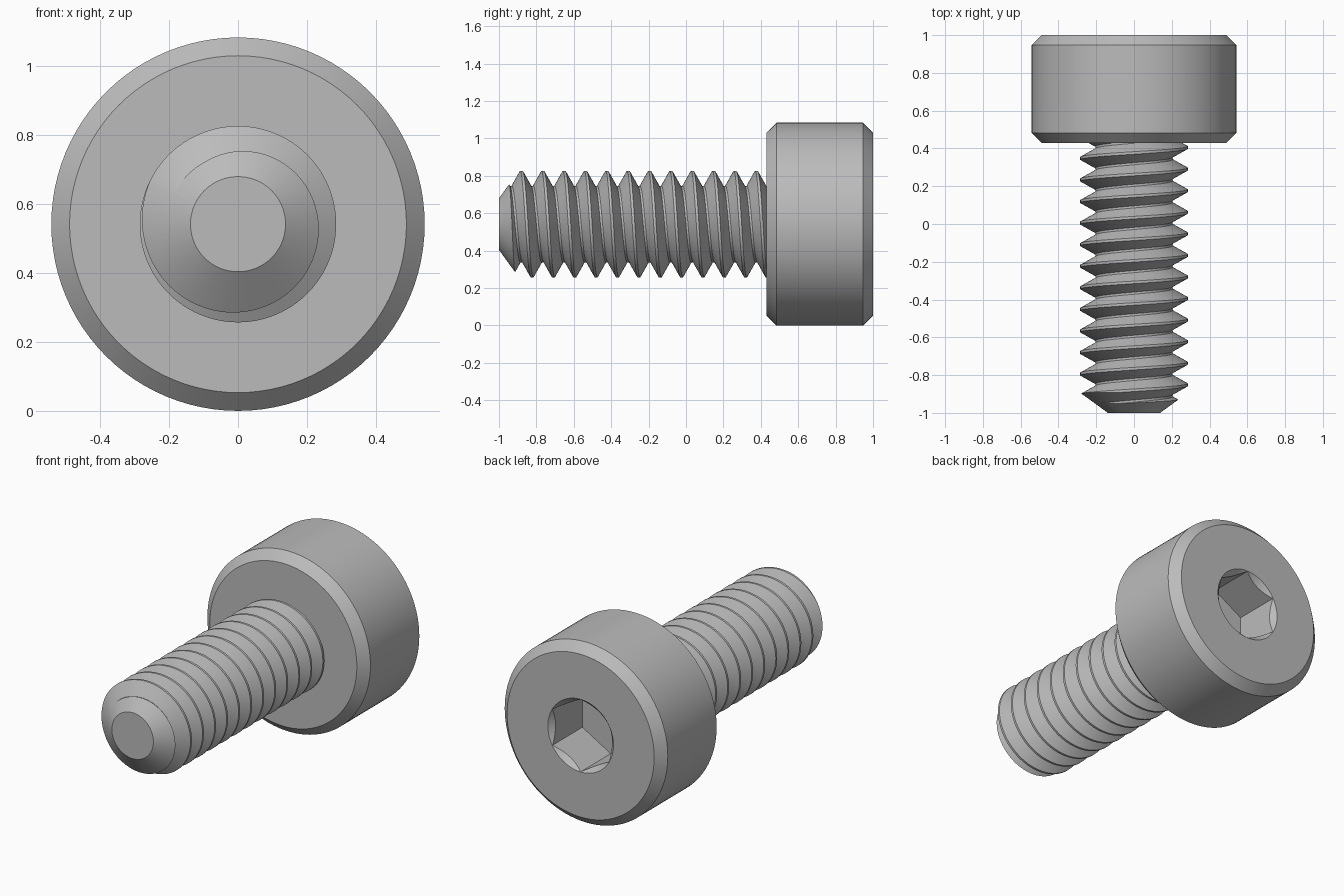
import bpy, bmesh, math

if "Cube" in bpy.data.objects:
    bpy.data.objects.remove(bpy.data.objects["Cube"])

AXIS_Z = 0.542       # height of the bolt axis
SEGMENTS = 96
PITCH = 0.1142
MAJOR, MINOR = 0.285, 0.205

steel = bpy.data.materials.new("grey steel")
steel.use_nodes = True
GREY = (0.5, 0.5, 0.5, 1.0)
steel.diffuse_color = GREY
steel.node_tree.nodes["Principled BSDF"].inputs["Base Color"].default_value = GREY


def finish(name, bm):
    bmesh.ops.recalc_face_normals(bm, faces=bm.faces)
    mesh = bpy.data.meshes.new(name)
    bm.to_mesh(mesh)
    bm.free()
    obj = bpy.data.objects.new(name, mesh)
    mesh.materials.append(steel)
    bpy.context.collection.objects.link(obj)
    return obj


def point(radius, angle, y):
    return (radius * math.cos(angle), y, AXIS_Z + radius * math.sin(angle))


def lathe(name, profile, sides=SEGMENTS):
    """Closed solid turned around the bolt axis from (y, radius) pairs."""
    bm = bmesh.new()
    rings = []
    for y, radius in profile:
        angles = [math.pi / 2 + math.tau * i / sides for i in range(sides)]
        rings.append([bm.verts.new(point(radius, a, y)) for a in angles])
    for a, b in zip(rings, rings[1:]):
        for i in range(sides):
            j = (i + 1) % sides
            bm.faces.new((a[i], a[j], b[j], b[i]))
    bm.faces.new(rings[0])
    bm.faces.new(rings[-1])
    return finish(name, bm)


def combine(obj, tool, operation):
    """Apply a boolean and discard the tool."""
    mod = obj.modifiers.new(operation, 'BOOLEAN')
    mod.operation, mod.solver, mod.object = operation, 'EXACT', tool
    bpy.ops.object.select_all(action='DESELECT')
    bpy.context.view_layer.objects.active = obj
    obj.select_set(True)
    bpy.ops.object.modifier_apply(modifier=mod.name)
    bpy.data.objects.remove(tool)


def smooth(obj):
    bpy.ops.object.select_all(action='DESELECT')
    bpy.context.view_layer.objects.active = obj
    obj.select_set(True)
    bpy.ops.object.shade_smooth_by_angle(angle=math.radians(28))


def helical_rod(name, y_first, turns):
    """Rod with a right-handed V thread, closed by a fan at each end."""
    crest, root = PITCH * 0.06, PITCH * 0.45
    section = [(-crest, MAJOR), (crest, MAJOR), (root, MINOR), (PITCH - root, MINOR)]
    per_turn = len(section)
    rows = turns * per_turn
    bm = bmesh.new()
    grid = []
    for row in range(rows + 1):
        turn, k = divmod(row, per_turn)
        dy, radius = section[k]
        line = []
        for i in range(SEGMENTS + 1):
            # y grows as the angle runs clockwise seen from the tip
            angle = math.pi / 2 - math.tau * i / SEGMENTS
            y = y_first + PITCH * (turn + i / SEGMENTS) + dy
            line.append(bm.verts.new(point(radius, angle, y)))
        grid.append(line)
    for a, b in zip(grid, grid[1:]):
        for i in range(SEGMENTS):
            bm.faces.new((a[i], a[i + 1], b[i + 1], b[i]))
    # end fans, including the step at the seam
    low = grid[0] + [grid[k][0] for k in range(per_turn - 1, 0, -1)]
    high = grid[-1] + [grid[-1 - k][-1] for k in range(per_turn - 1, 0, -1)]
    high = grid[-1][::-1] + [grid[rows - k][-1] for k in range(1, per_turn)][::-1]
    for loop, y in ((low, y_first - PITCH), (high, y_first + PITCH * (turns + 2))):
        centre = bm.verts.new((0, y, AXIS_Z))
        for a, b in zip(loop, loop[1:] + loop[:1]):
            bm.faces.new((a, b, centre))
    bmesh.ops.remove_doubles(bm, verts=bm.verts, dist=1e-5)
    return finish(name, bm)


# Threaded shank, trimmed by a tapered tip and ending just inside the head
shank = helical_rod("threaded_shank", -0.88 - 3 * PITCH, 17)
envelope = lathe("tip_envelope", [(-1.0, 0.138), (-0.86, 0.331), (0.45, 0.331)])
combine(shank, envelope, 'INTERSECT')
smooth(shank)

# Cylindrical head with both rims chamfered
head = lathe("head", [(0.43, 0.489), (0.483, 0.542), (0.947, 0.542), (1.0, 0.489)])

# Hexagonal socket with a countersunk mouth
combine(head, lathe("hex_cutter", [(0.715, 0.217), (1.05, 0.217)], 6), 'DIFFERENCE')
combine(head, lathe("mouth_cutter", [(0.95, 0.168), (1.02, 0.238)]), 'DIFFERENCE')
smooth(head)
